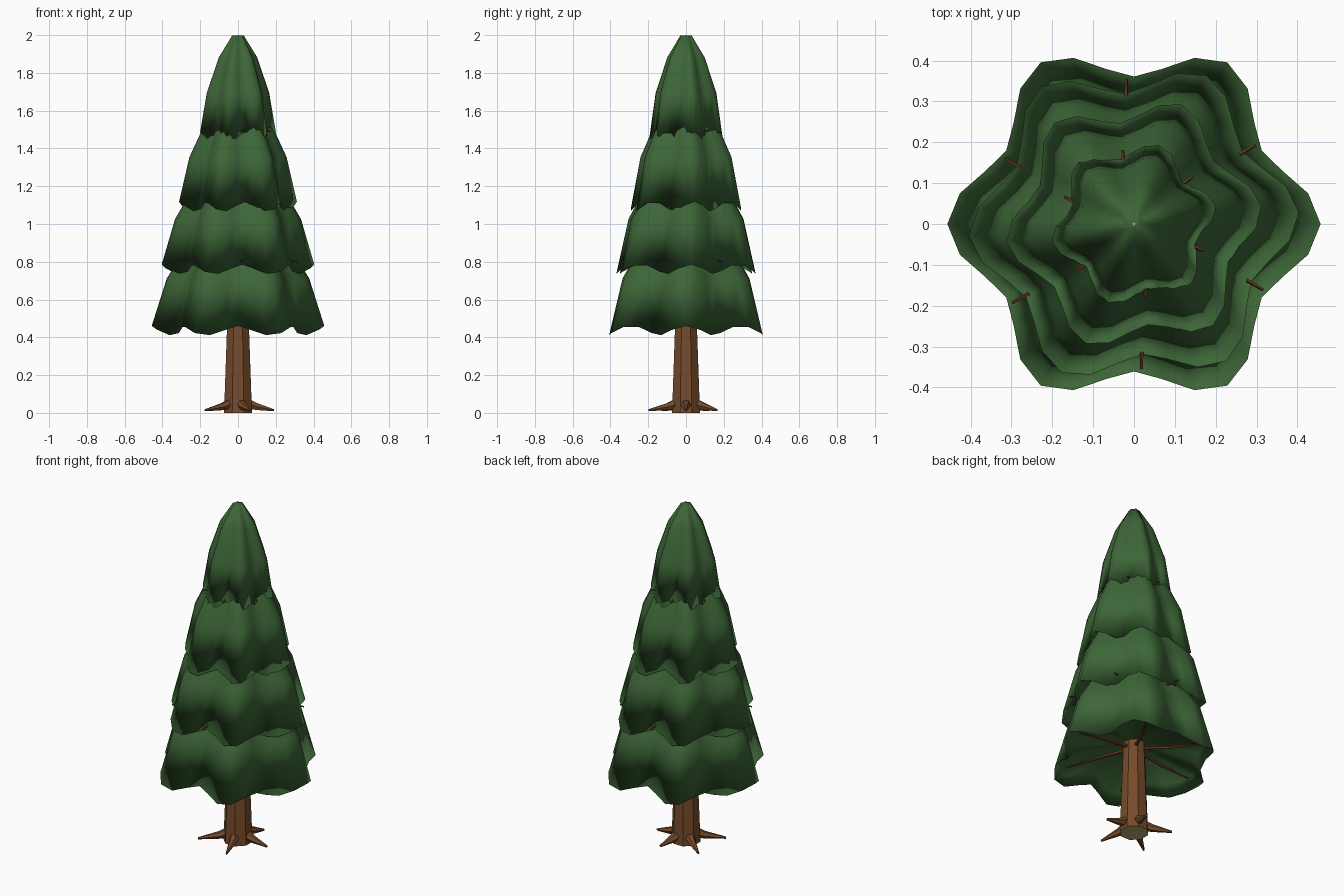
import bpy, bmesh, math
from mathutils import Vector

if "Cube" in bpy.data.objects:
    bpy.data.objects.remove(bpy.data.objects["Cube"])


def material(name, rgb):
    m = bpy.data.materials.new(name)
    m.diffuse_color = (*rgb, 1)
    m.use_nodes = True
    m.node_tree.nodes["Principled BSDF"].inputs["Base Color"].default_value = m.diffuse_color
    return m


GREEN = material("pine green", (0.046, 0.132, 0.038))
BARK = material("bark brown", (0.180, 0.070, 0.024))
TWIG = material("twig red brown", (0.140, 0.038, 0.016))
WOOD = material("cut wood tan", (0.500, 0.370, 0.160))


def loft(name, rings, mats, angle):
    """Join equal-length rings of points into a closed skin."""
    bm = bmesh.new()
    loops = [[bm.verts.new(p) for p in ring] for ring in rings]
    n = len(loops[0])
    for a, b in zip(loops, loops[1:]):
        for i in range(n):
            j = (i + 1) % n
            bm.faces.new((a[i], a[j], b[j], b[i]))
    bm.faces.new(loops[0][::-1]).material_index = len(mats) - 1
    bm.faces.new(loops[-1]).material_index = len(mats) - 1
    me = bpy.data.meshes.new(name)
    bm.to_mesh(me)
    bm.free()
    for m in mats:
        me.materials.append(m)
    ob = bpy.data.objects.new(name, me)
    bpy.context.collection.objects.link(ob)
    bpy.ops.object.select_all(action='DESELECT')
    ob.select_set(True)
    bpy.context.view_layer.objects.active = ob
    if angle >= 180:
        bpy.ops.object.shade_smooth()
    else:
        bpy.ops.object.shade_smooth_by_angle(angle=math.radians(angle))
    return ob


def limb(name, path, radii, sides, mat):
    """Tapered tube along a path."""
    pts = [Vector(p) for p in path]
    rings = []
    for k, (p, r) in enumerate(zip(pts, radii)):
        d = (pts[min(k + 1, len(pts) - 1)] - pts[max(k - 1, 0)]).normalized()
        side = d.cross(Vector((0, 0, 1))).normalized()
        up = side.cross(d)
        # side, up and d form a left-handed set, so step backwards
        rings.append([p + r * (math.cos(t) * side + math.sin(t) * up)
                      for t in (-2 * math.pi * i / sides for i in range(sides))][::-1])
    return loft(name, rings, [mat], 30)


def polar(deg, r, z):
    t = math.radians(deg)
    return (r * math.cos(t), r * math.sin(t), z)


# Foliage tiers: six-lobed skirts with a wavy hem and a recessed underside.
# Rows: radius factor, height factor, underside lift, hem wave factor
PROFILE = [(0.10, 0, 0.120, 0), (0.90, 0, 0.055, 0.6),
           (1.0, 0, 0, 1), (0.825, 0.43, 0, 0), (0.51, 0.78, 0, 0), (0.15, 1.0, 0, 0)]
TIERS = [  # lobe radius, hem height, top height, turn in degrees
    (0.457, 0.435, 1.08, 0),
    (0.405, 0.760, 1.38, 4),
    (0.315, 1.093, 1.70, 8),
    (0.205, 1.462, 1.999, 12),
]
for n, (radius, z0, z1, turn) in enumerate(TIERS, 1):
    rings = []
    for rf, zf, lift, wave in PROFILE:
        ring = []
        for i in range(36):
            t = math.radians(i * 10)
            r = radius * rf * (0.895 + 0.105 * math.cos(6 * t))
            z = z0 + (z1 - z0) * zf + lift + 0.025 * wave * math.cos(8 * t)
            ring.append(polar(i * 10 + turn, r, z))
        rings.append(ring)
    loft(f"foliage_tier_{n}", rings, [GREEN], 180)

# Trunk: eight-sided, flared at the foot, cut wood on both ends
trunk_profile = [(0.080, 0.0), (0.063, 0.45), (0.004, 2.0)]
loft("trunk", [[polar(22.5 + 45 * i, r, z) for i in range(8)]
               for r, z in trunk_profile], [BARK, WOOD], 30)

# Roots
for i, reach in enumerate((0.190, 0.174, 0.205, 0.215, 0.208)):
    a = 72 * i
    limb(f"root_{i + 1}",
         [polar(a, 0.03, 0.056), polar(a, 0.10, 0.033), polar(a, reach, 0.014)],
         [0.032, 0.021, 0.006], 6, BARK)

# Branches: under the lobes on the lowest tier, in the valleys above
for n, (reach, z_in, z_out, turn) in enumerate(
        [(0.385, 0.525, 0.480, 0), (0.355, 0.86, 0.80, 33),
         (0.235, 1.20, 1.15, 36), (0.183, 1.54, 1.49, 39)]):
    for i in range(6):
        a = 60 * i + turn
        limb(f"branch_{n + 1}_{i + 1}",
             [polar(a, 0.01, z_in), polar(a + 3, reach * 0.55, (z_in + z_out) / 2 - 0.005),
              polar(a, reach, z_out)],
             [0.011, 0.008, 0.004], 5, TWIG)
